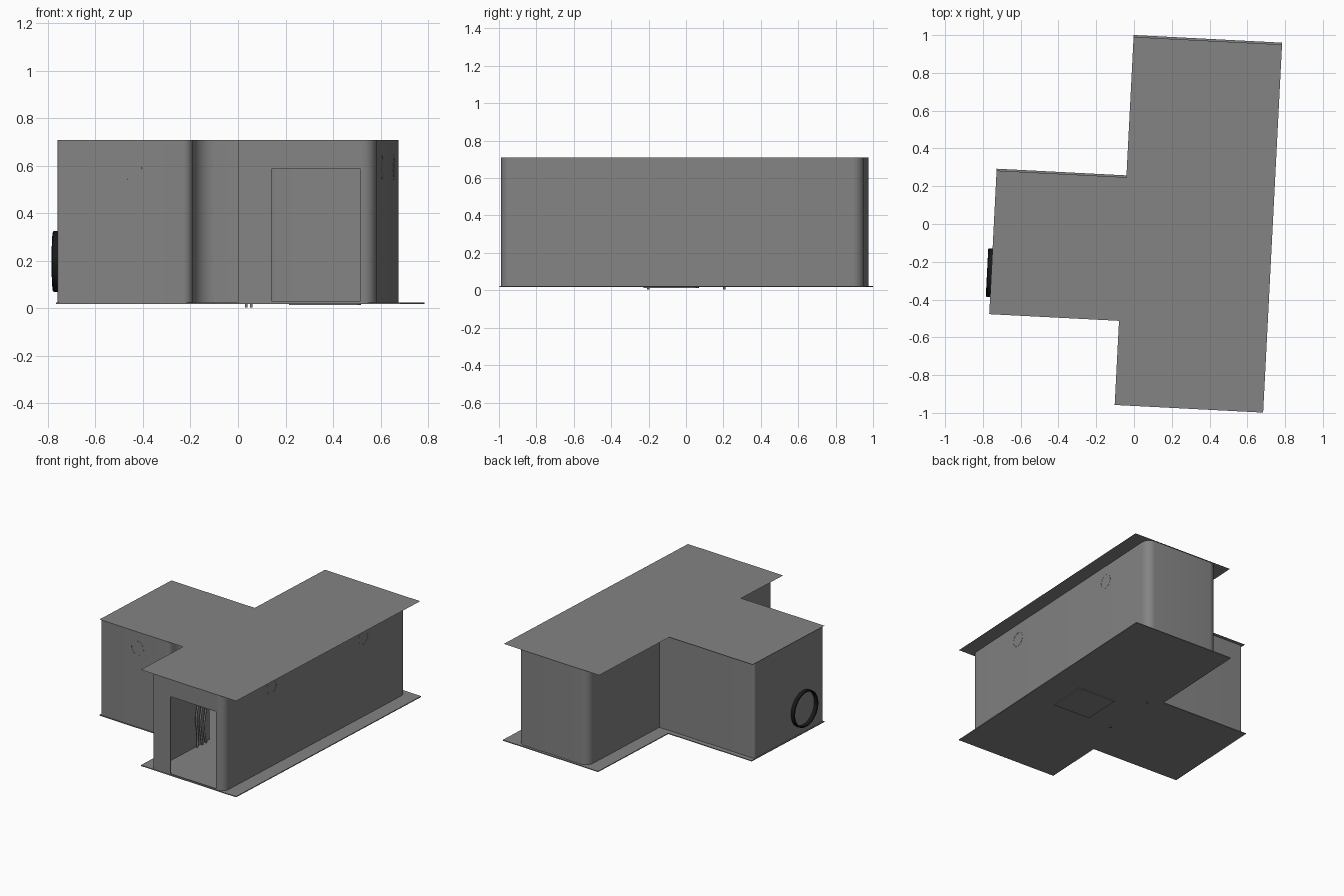
import bpy, bmesh, math
from mathutils import Vector, Matrix

if "Cube" in bpy.data.objects:
    bpy.data.objects.remove(bpy.data.objects["Cube"])

TILT = math.radians(-2.94)      # whole building is turned slightly in plan
FLOOR, ROOF = 0.024, 0.71


def material(name, v):
    m = bpy.data.materials.new(name)
    m.diffuse_color = (v, v, v, 1)
    m.use_nodes = True
    m.node_tree.nodes["Principled BSDF"].inputs["Base Color"].default_value = m.diffuse_color
    return m


DARK, BLACK = material("dark_grey", 0.23), material("black", 0.01)


def finish(name, bm, smooth=True, mat=DARK, thickness=0):
    me = bpy.data.meshes.new(name)
    bm.to_mesh(me)
    bm.free()
    ob = bpy.data.objects.new(name, me)
    bpy.context.collection.objects.link(ob)
    ob.rotation_euler.z = TILT
    me.materials.append(mat)
    bpy.ops.object.select_all(action='DESELECT')
    ob.select_set(True)
    bpy.context.view_layer.objects.active = ob
    if thickness:
        sol = ob.modifiers.new("thickness", 'SOLIDIFY')
        sol.thickness = thickness
        sol.offset = -1
        bpy.ops.object.modifier_apply(modifier=sol.name)
    if smooth:
        bpy.ops.object.shade_smooth_by_angle(angle=math.radians(30))
    return ob


def plate(name, pts, z0, z1=None):
    """Flat sheet, or a slab when z1 is given."""
    bm = bmesh.new()
    f = bm.faces.new([bm.verts.new((x, y, z0)) for x, y in pts])
    if z1 is not None:
        r = bmesh.ops.extrude_face_region(bm, geom=[f])
        bmesh.ops.translate(bm, vec=(0, 0, z1 - z0),
                            verts=[g for g in r['geom'] if isinstance(g, bmesh.types.BMVert)])
        bmesh.ops.recalc_face_normals(bm, faces=bm.faces)
    return finish(name, bm, False)


def fillet_path(pts, steps=8):
    """Open path; each inner point (x, y, r) is rounded with radius r."""
    out = []
    for i, (x, y, r) in enumerate(pts):
        p = Vector((x, y))
        if r == 0:
            out.append(p)
            continue
        a = (Vector(pts[i - 1][:2]) - p).normalized()
        b = (Vector(pts[i + 1][:2]) - p).normalized()
        c = p + (a + b) * r
        for k in range(steps + 1):
            t = k / steps * math.pi / 2
            out.append(c - b * r * math.cos(t) - a * r * math.sin(t))
    return out


def lathe(name, profile, matrix, mat=DARK, n=48):
    """Closed (radius, height) profile spun round local z."""
    bm = bmesh.new()
    rings = [[bm.verts.new((r * math.cos(2 * math.pi * k / n),
                            r * math.sin(2 * math.pi * k / n), h)) for k in range(n)]
             for r, h in profile]
    for i, ring in enumerate(rings):
        nxt = rings[(i + 1) % len(rings)]
        for k in range(n):
            j = (k + 1) % n
            bm.faces.new((ring[k], ring[j], nxt[j], nxt[k]))
    bmesh.ops.recalc_face_normals(bm, faces=bm.faces)
    bm.transform(matrix)
    return finish(name, bm, True, mat)


# floor slab and thin roof sheet share a T-shaped outline
def t_outline(back):
    return [(-0.053, -0.962), (0.734, -0.962), (0.734, 0.999 - back), (-0.053, 0.999 - back),
            (-0.053, 0.255 - back), (-0.741, 0.255 - back), (-0.741, -0.516), (-0.053, -0.516)]


plate("floor_slab", t_outline(0), 0.018, FLOOR)
plate("roof_sheet", t_outline(0.01), ROOF)

# walls: one rounded path, open at the doorway, with a lintel above
path = fillet_path([
    (0.566, -0.96, 0), (0.629, -0.96, 0.055), (0.629, 0.982, 0.06), (0.048, 0.982, 0.06),
    (0.048, 0.22, 0), (-0.735, 0.22, 0.015), (-0.735, -0.512, 0.015),
    (-0.165, -0.512, 0.04), (-0.165, -0.382, 0.09), (0.052, -0.382, 0),
    (0.052, -0.96, 0), (0.19, -0.96, 0)])
heights = (FLOOR, 0.585, ROOF - 0.001)
bm = bmesh.new()
cols = [[bm.verts.new((p.x, p.y, z)) for z in heights] for p in path]
for a, b in zip(cols, cols[1:]):
    for k in range(2):
        bm.faces.new((a[k], b[k], b[k + 1], a[k + 1]))
a, b = cols[-1], cols[0]
bm.faces.new((a[1], b[1], b[2], a[2]))
finish("walls", bm, thickness=0.008)

# door sill and access hatch under the floor
plate("door_sill", [(0.19, -0.96), (0.566, -0.96), (0.566, -0.952), (0.19, -0.952)], FLOOR, 0.03)
plate("floor_hatch", [(0.225, -0.20), (0.515, -0.20), (0.515, 0.08), (0.225, 0.08)], 0.013, 0.019)

# flush porthole rims on the right wall and the wing front
to_right = Matrix.Rotation(math.pi / 2, 4, 'Y')
to_front = Matrix.Rotation(math.pi / 2, 4, 'X')
rim = [(0.048, -0.001), (0.051, -0.001), (0.051, 0.001), (0.048, 0.001)]
for i, y in enumerate((-0.45, 0.52)):
    lathe(f"porthole_rim_{i}", rim, Matrix.Translation((0.629, y, 0.593)) @ to_right)
lathe("porthole_rim_wing", rim, Matrix.Translation((-0.43, -0.512, 0.59)) @ to_front)

# black pipe collar on the wing's end wall
collar = [(0.118, 0), (0.128, 0), (0.128, 0.026), (0.125, 0.03), (0.121, 0.03), (0.118, 0.026)]
lathe("pipe_collar", collar,
      Matrix.Translation((-0.734, -0.297, 0.197)) @ Matrix.Rotation(-math.pi / 2, 4, 'Y'), BLACK)

# drain stubs below the floor
for i, y in enumerate((-0.2, 0.207)):
    bm = bmesh.new()
    bmesh.ops.create_cone(bm, cap_ends=True, segments=16, radius1=0.006, radius2=0.006, depth=0.015,
                          matrix=Matrix.Translation((0.045, y, 0.0075)))
    bmesh.ops.translate(bm, vec=(0, 0, 0.004), verts=bm.verts)
    finish(f"drain_stub_{i}", bm)

# loose cables hanging on the inside of the left wall
for i in range(3):
    cu = bpy.data.curves.new(f"cable_{i}", 'CURVE')
    cu.dimensions = '3D'
    cu.bevel_depth = 0.007
    cu.bevel_resolution = 2
    cu.use_fill_caps = True
    cu.materials.append(DARK)
    sp = cu.splines.new('NURBS')
    sp.points.add(7)
    for k, p in enumerate(sp.points):
        p.co = (0.075, -0.53 + 0.04 * i + 0.018 * math.sin(k * 1.9 + i), 0.03 + 0.08 * k, 1)
    sp.use_endpoint_u = True
    ob = bpy.data.objects.new(f"cable_{i}", cu)
    bpy.context.collection.objects.link(ob)
    ob.rotation_euler.z = TILT
